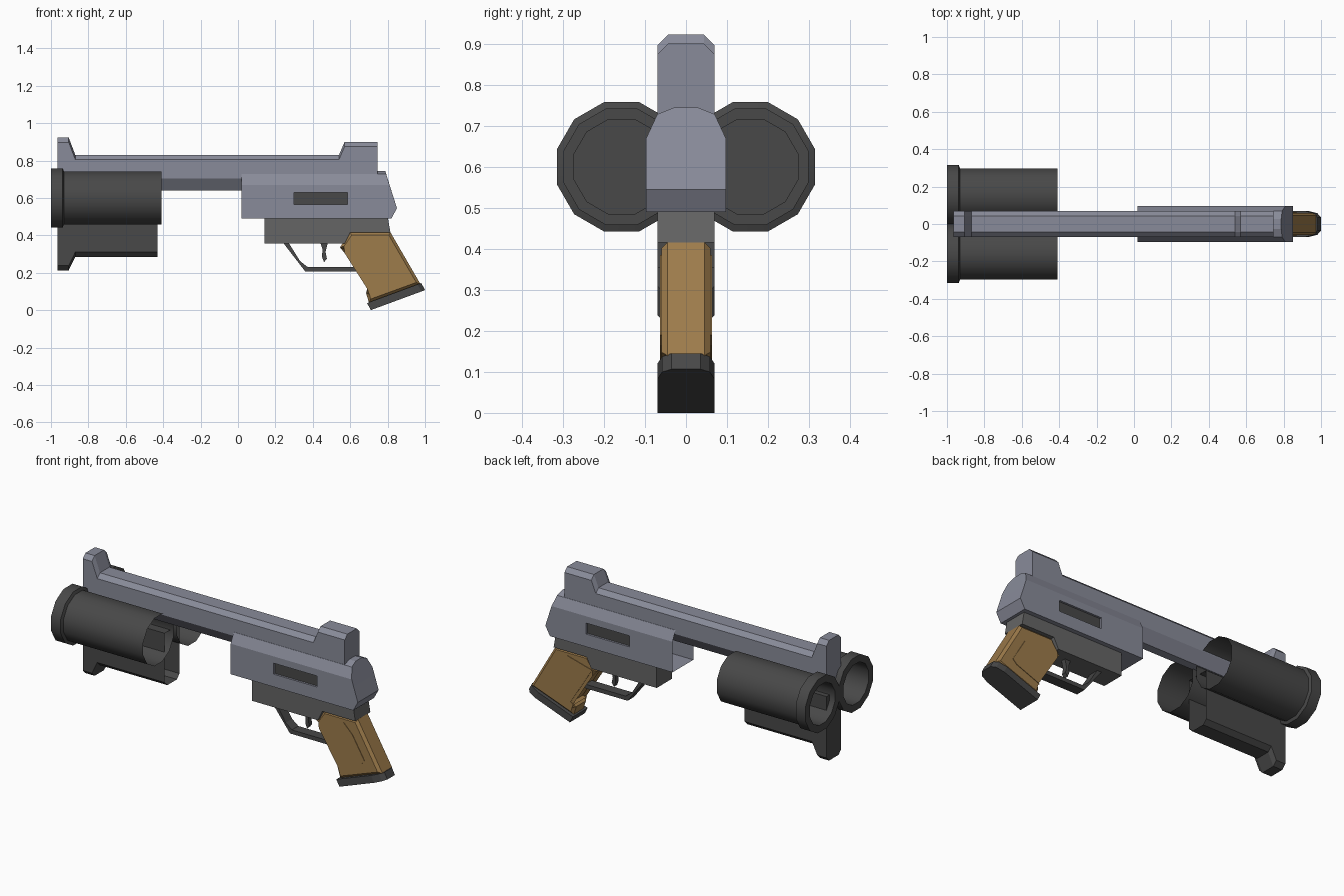
import bpy, bmesh, math
from mathutils import Vector

if "Cube" in bpy.data.objects:
    bpy.data.objects.remove(bpy.data.objects["Cube"])


def material(name, rgb):
    m = bpy.data.materials.new(name)
    m.diffuse_color = (*rgb, 1)
    m.use_nodes = True
    m.node_tree.nodes["Principled BSDF"].inputs["Base Color"].default_value = m.diffuse_color
    return m


STEEL = material("blue_steel", (0.25, 0.26, 0.32))
GREY = material("frame_grey", (0.13, 0.13, 0.13))
DARK = material("dark_metal", (0.065, 0.065, 0.065))
WOOD = material("wood", (0.34, 0.20, 0.07))


def finish(name, bm, *mats):
    bmesh.ops.recalc_face_normals(bm, faces=bm.faces)
    me = bpy.data.meshes.new(name)
    bm.to_mesh(me)
    bm.free()
    for m in mats:
        me.materials.append(m)
    ob = bpy.data.objects.new(name, me)
    bpy.context.collection.objects.link(ob)
    return ob


def loft(rings, cap_start=True, cap_end=True):
    """Bridge closed rings of 3D points."""
    bm = bmesh.new()
    vs = [[bm.verts.new(p) for p in r] for r in rings]
    n = len(rings[0])
    for a, b in zip(vs, vs[1:]):
        for i in range(n):
            j = (i + 1) % n
            bm.faces.new((a[i], a[j], b[j], b[i]))
    if cap_start:
        bm.faces.new(vs[0])
    if cap_end:
        bm.faces.new(vs[-1])
    return bm


def prism(name, pts, half, mat, bevel=0):
    """Side profile (x, z) extruded to both sides of y = 0."""
    bm = loft([[(x, s * half, z) for x, z in pts] for s in (-1, 1)])
    if bevel:
        edges = [e for e in bm.edges if abs(e.verts[0].co.y - e.verts[1].co.y) < 1e-5]
        bmesh.ops.bevel(bm, geom=edges, offset=bevel, segments=1, affect='EDGES')
    return finish(name, bm, mat)


def mirrored(half_section):
    return half_section + [(-y, z) for y, z in reversed(half_section)]


# Top rail with both sights: chamfered top, undercut belly
W, C = 0.069, 0.025
rail = [(-.965, .922), (-.905, .922), (-.87, .83), (.54, .83), (.57, .90), (.745, .90)]
rings = []
for x, top in rail:
    sec = mirrored([(.025, .64), (W, .705), (W, top - C), (W - C, top)])
    rings.append([(x, y, z) for y, z in sec])
finish("top_rail", loft(rings), STEEL)

# Under-barrel housing with front lug, open at the rear
lower = [(-.965, .213), (-.905, .213), (-.87, .285), (-.43, .285)]
rings = []
for x, low in lower:
    sec = mirrored([(W, .60), (W, low + C), (W - C, low)])
    rings.append([(x, y, z) for y, z in sec])
finish("under_barrel_housing", loft(rings, cap_end=False), DARK)

# Twin barrels: 12-sided, flanged muzzle, blind bore, open rear
profile = [(-.41, .141), (-.93, .141), (-.937, .158), (-1, .158), (-1, .117), (-.67, .117)]
for side, label in ((-1, "right"), (1, "left")):
    rings = []
    for x, apothem in profile:
        r = apothem / math.cos(math.pi / 12)
        angles = [math.pi / 12 + k * math.pi / 6 for k in range(12)]
        rings.append([(x, side * .157 + r * math.cos(a), .60 + r * math.sin(a)) for a in angles])
    ob = finish(label + "_barrel", loft(rings, cap_start=False), DARK)
    bpy.ops.object.select_all(action='DESELECT')
    ob.select_set(True)
    bpy.context.view_layer.objects.active = ob
    bpy.ops.object.shade_smooth_by_angle(angle=math.radians(40))

# Receiver: open front, slanted rear, recessed slot on each side
section = mirrored([(.097, .49), (.097, .545), (.097, .67), (.07, .728), (.028, .745)])
rear_x = {.49: .82, .545: .85, .67: .81, .728: .792, .745: .787}
bm = loft([[(.02, y, z) for y, z in section],
           [(rear_x[z], y, z) for y, z in section]], cap_start=False, cap_end=False)
bm.verts.ensure_lookup_table()
rear = [bm.verts[i] for i in range(10, 20)]
bm.faces.new((rear[0], rear[1], rear[8], rear[9]))
bm.faces.new(rear[1:9])
for co, no in (((.30, 0, 0), (1, 0, 0)), ((.585, 0, 0), (1, 0, 0)),
               ((0, 0, .565), (0, 0, 1)), ((0, 0, .63), (0, 0, 1))):
    bmesh.ops.bisect_plane(bm, geom=bm.verts[:] + bm.edges[:] + bm.faces[:],
                           plane_co=co, plane_no=no)
bmesh.ops.recalc_face_normals(bm, faces=bm.faces)
slots = []
for f in bm.faces:
    c = f.calc_center_median()
    if .30 < c.x < .585 and .565 < c.z < .63 and abs(c.y) > .09:
        slots.append(f)
for f in slots:
    inward = -math.copysign(.012, f.calc_center_median().y)
    new = bmesh.ops.extrude_face_region(bm, geom=[f])["geom"]
    bmesh.ops.translate(bm, verts=[v for v in new if isinstance(v, bmesh.types.BMVert)],
                        vec=(0, inward, 0))
    for g in new:
        if isinstance(g, bmesh.types.BMFace):
            g.material_index = 1
bmesh.ops.delete(bm, geom=[f for f in slots if f.is_valid], context='FACES_ONLY')
finish("receiver", bm, STEEL, DARK)

# Lower frame
prism("lower_frame", [(.142, .50), (.142, .355), (.57, .355), (.60, .415), (.815, .415),
                      (.80, .50)], .07, GREY)

# Trigger and its guard
prism("trigger_guard", [(.243, .358), (.36, .206), (.66, .206), (.66, .23), (.373, .23),
                        (.332, .262), (.272, .358)], .03, DARK)
prism("trigger", [(.44, .36), (.48, .36), (.468, .31), (.475, .275), (.46, .256),
                  (.449, .285), (.452, .325)], .014, DARK)

# Grip and its raised side panels
prism("grip", [(.60, .416), (.815, .416), (.975, .14), (.70, .04), (.685, .09), (.71, .112),
               (.58, .317), (.545, .336)], .06, WOOD, bevel=.015)
prism("grip_panels", [(.57, .342), (.73, .385), (.79, .325), (.87, .19), (.845, .165),
                      (.69, .105), (.71, .118)], .063, WOOD)

# Base plate under the grip, rounded at the heel
start, along, up = Vector((.71, 0, 0)), Vector((.29, 0, .107)), Vector((-.02, 0, .038))
plan = mirrored([(.069, 0), (.069, .78), (.058, .93), (.035, 1)])
plan = [(.069, 0), (.069, .78), (.058, .93), (.035, 1), (-.035, 1), (-.058, .93),
        (-.069, .78), (-.069, 0)]
rings = [[start + along * u + up * k + Vector((0, y, 0)) for y, u in plan] for k in (0, 1)]
finish("grip_base_plate", loft(rings), DARK)
